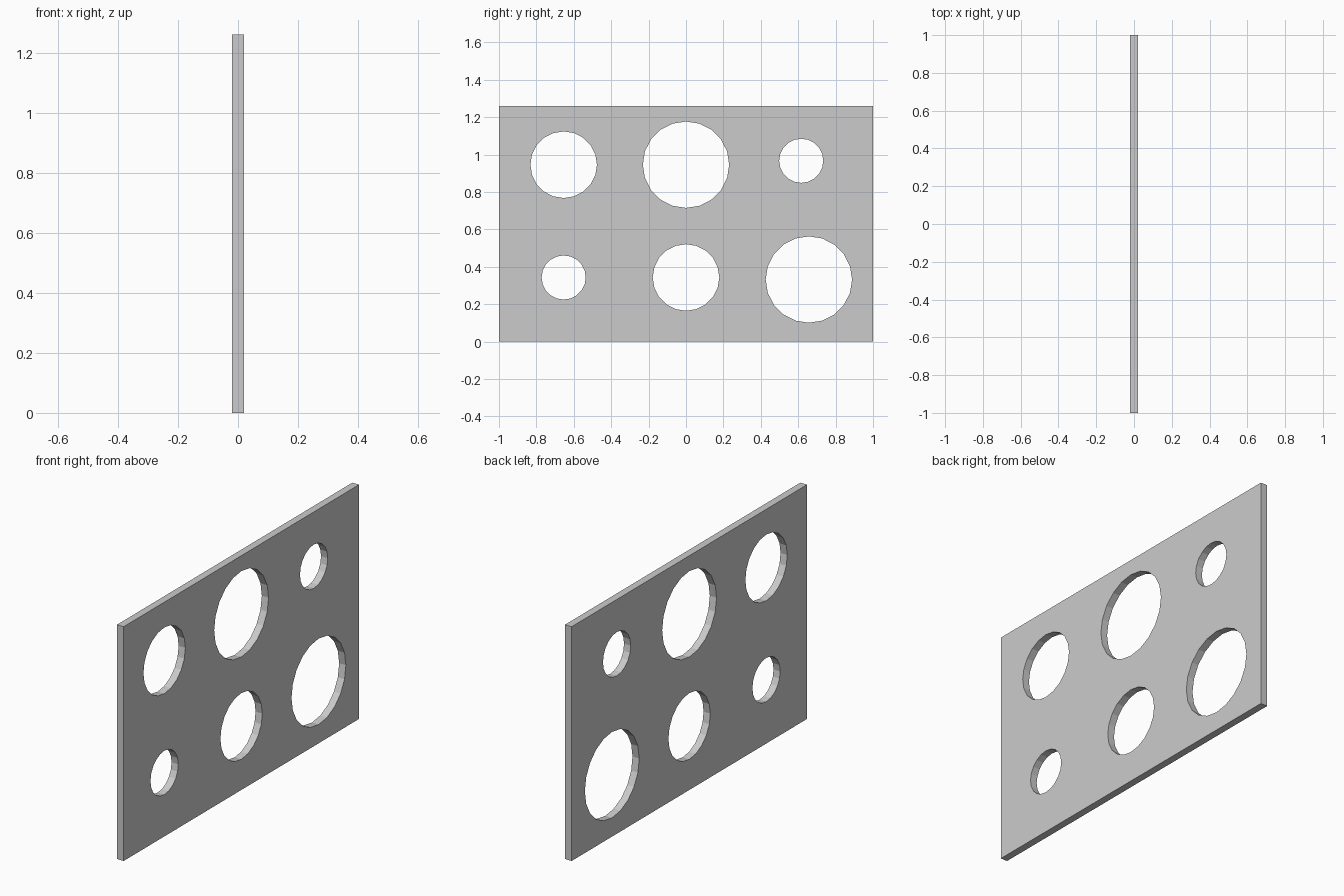
import bpy
from math import pi

if "Cube" in bpy.data.objects:
    bpy.data.objects.remove(bpy.data.objects["Cube"])

# Plate: thin upright slab
bpy.ops.mesh.primitive_cube_add(size=1, location=(0, 0, 0.63))
plate = bpy.context.object
plate.name = "perforated_plate"
plate.scale = (0.04, 2.0, 1.26)
bpy.ops.object.transform_apply(location=False, rotation=False, scale=True)

# Round holes: (y, z, radius), in three sizes
SMALL, MEDIUM, LARGE = 0.118, 0.178, 0.231
holes = [
    (-0.654, 0.946, MEDIUM), (0.0, 0.946, LARGE), (0.616, 0.967, SMALL),
    (-0.654, 0.343, SMALL), (0.0, 0.343, MEDIUM), (0.657, 0.332, LARGE),
]


def cut_hole(y, z, radius):
    bpy.ops.mesh.primitive_cylinder_add(vertices=20, radius=radius, depth=0.2,
                                        location=(0, y, z), rotation=(0, pi / 2, 0))
    cutter = bpy.context.object
    cutter.name = "hole_cutter"
    cutter.hide_render = True
    mod = plate.modifiers.new("hole", 'BOOLEAN')
    mod.operation = 'DIFFERENCE'
    mod.solver = 'EXACT'
    mod.object = cutter
    bpy.context.view_layer.objects.active = plate
    bpy.ops.object.modifier_apply(modifier=mod.name)
    bpy.data.objects.remove(cutter, do_unlink=True)


for hole in holes:
    cut_hole(*hole)
